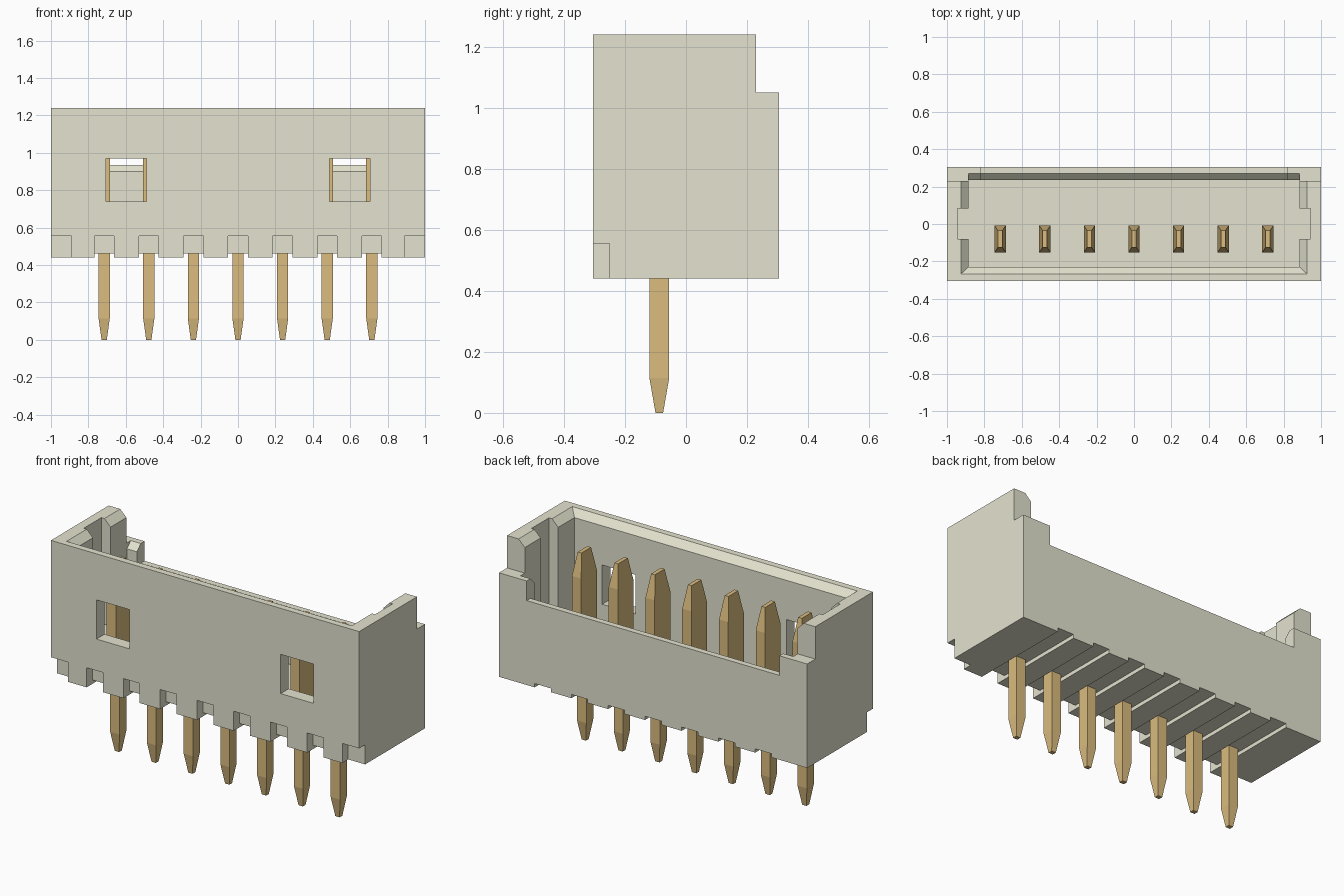
import bpy, bmesh

cube = bpy.data.objects.get("Cube")
if cube:
    bpy.data.objects.remove(cube, do_unlink=True)


def material(name, color):
    m = bpy.data.materials.new(name)
    m.use_nodes = True
    m.diffuse_color = (*color, 1)
    m.node_tree.nodes["Principled BSDF"].inputs["Base Color"].default_value = (*color, 1)
    return m


ivory = material("ivory plastic", (0.778, 0.770, 0.626))
gold = material("gold metal", (0.708, 0.504, 0.211))


def loft(name, rings, mat):
    """Stack of rectangles, each given as (x0, x1, y0, y1, z), joined into a solid."""
    bm = bmesh.new()
    loops = [[bm.verts.new(p) for p in
              ((x0, y0, z), (x1, y0, z), (x1, y1, z), (x0, y1, z))]
             for x0, x1, y0, y1, z in rings]
    for low, high in zip(loops, loops[1:]):
        for i in range(4):
            j = (i + 1) % 4
            bm.faces.new((low[i], low[j], high[j], high[i]))
    bm.faces.new(loops[0][::-1])
    bm.faces.new(loops[-1])
    bmesh.ops.recalc_face_normals(bm, faces=bm.faces)
    mesh = bpy.data.meshes.new(name)
    bm.to_mesh(mesh)
    bm.free()
    mesh.materials.append(mat)
    obj = bpy.data.objects.new(name, mesh)
    bpy.context.collection.objects.link(obj)
    return obj


def box(x0, x1, y0, y1, z0, z1):
    return [(x0, x1, y0, y1, z0), (x0, x1, y0, y1, z1)]


PITCH = 0.2385
pin_xs = [(i - 3) * PITCH for i in range(7)]
FLOOR = 0.62

housing = loft("housing", box(-1, 1, -0.305, 0.305, 0.44, 1.24), ivory)

cuts = [
    # main cavity and the bevel around its rim
    box(-0.885, 0.885, -0.23, 0.235, FLOOR, 1.4),
    [(-0.885, 0.885, -0.23, 0.25, 1.20), (-0.945, 0.945, -0.285, 0.35, 1.26)],
    # step along the back and the low middle of the back wall
    box(-1.1, 1.1, 0.23, 0.4, 1.05, 1.4),
    box(-0.82, 0.82, 0.2, 0.4, 0.935, 1.4),
    # bevels on the inner edge of the back wall
    [(-0.885, 0.885, 0.2, 0.235, 1.015), (-0.885, 0.885, 0.2, 0.285, 1.065)],
    [(-0.82, 0.82, 0.2, 0.235, 0.90), (-0.82, 0.82, 0.2, 0.285, 0.95)],
]
for s in (-1, 1):
    # keying slot in each end wall, front window, bottom corner notch
    for a, b, y0, y1, z0, z1 in ((0.8, 0.945, -0.08, 0.083, FLOOR, 1.4),
                                 (0.49, 0.705, -0.4, -0.2, 0.74, 0.97),
                                 (0.89, 1.1, -0.4, -0.25, 0.3, 0.555)):
        cuts.append(box(*sorted((s * a, s * b)), y0, y1, z0, z1))
for x in pin_xs:
    # shallow groove under each pin, deeper at the front edge
    cuts.append(box(x - 0.053, x + 0.053, -0.4, 0.4, 0.3, 0.462))
    cuts.append(box(x - 0.053, x + 0.053, -0.4, -0.25, 0.3, 0.555))

# Carve the housing
for rings in cuts:
    cutter = loft("cutter", rings, ivory)
    cutter.hide_render = True
    mod = housing.modifiers.new("carve", 'BOOLEAN')
    mod.operation = 'DIFFERENCE'
    mod.solver = 'EXACT'
    mod.object = cutter
    with bpy.context.temp_override(object=housing, active_object=housing):
        bpy.ops.object.modifier_apply(modifier=mod.name)
    bpy.data.objects.remove(cutter, do_unlink=True)

# Pins: narrow solder tail below, wide blade above, tapered at both ends
for i, x in enumerate(pin_xs):
    loft(f"pin_{i + 1}", [
        (x - 0.014, x + 0.014, -0.100, -0.075, 0.0),
        (x - 0.030, x + 0.030, -0.120, -0.055, 0.115),
        (x - 0.030, x + 0.030, -0.120, -0.055, 0.55),
        (x - 0.030, x + 0.030, -0.152, -0.008, 0.551),
        (x - 0.030, x + 0.030, -0.152, -0.008, 0.98),
        (x - 0.012, x + 0.012, -0.125, -0.035, 1.115),
    ], gold)
